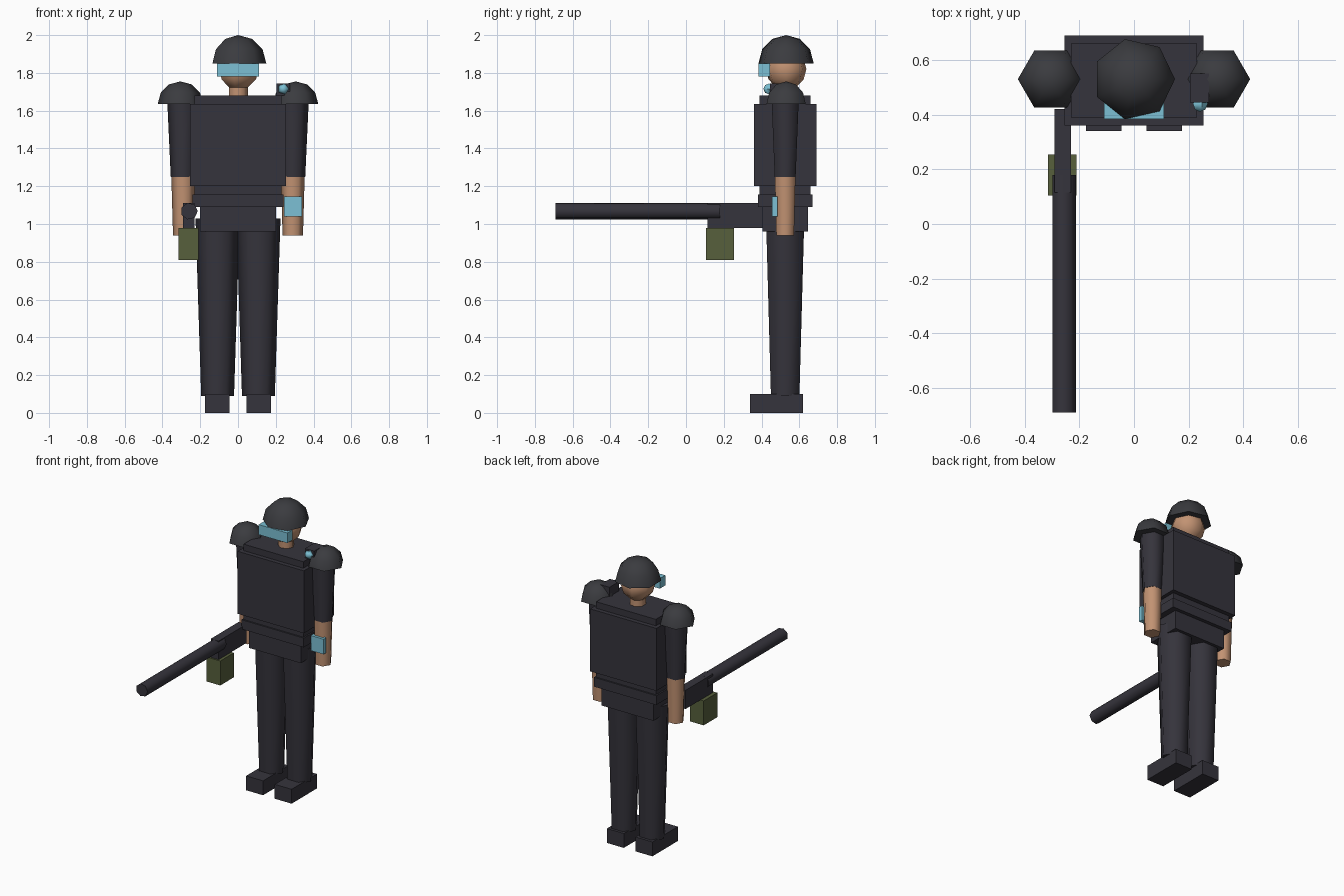
import bpy
import bmesh
from math import cos, sin, pi, radians
from mathutils import Matrix, Vector

cube = bpy.data.objects.get("Cube")
if cube:
    bpy.data.objects.remove(cube, do_unlink=True)

BODY_Y = 0.525


def material(name, rgb):
    mat = bpy.data.materials.new(name)
    mat.use_nodes = True
    colour = (*rgb, 1.0)
    mat.diffuse_color = colour
    mat.node_tree.nodes["Principled BSDF"].inputs["Base Color"].default_value = colour
    return mat


suit = material("charcoal suit", (0.036, 0.034, 0.045))
armour = material("dark grey armour", (0.043, 0.044, 0.050))
skin = material("tan skin", (0.54, 0.29, 0.17))
glass = material("light blue glass", (0.20, 0.53, 0.66))
olive = material("olive green", (0.095, 0.115, 0.045))


def finish(name, bm, mat, smooth=False):
    bmesh.ops.recalc_face_normals(bm, faces=bm.faces)
    mesh = bpy.data.meshes.new(name)
    bm.to_mesh(mesh)
    bm.free()
    mesh.materials.append(mat)
    obj = bpy.data.objects.new(name, mesh)
    bpy.context.collection.objects.link(obj)
    if smooth:
        bpy.ops.object.select_all(action="DESELECT")
        obj.select_set(True)
        bpy.context.view_layer.objects.active = obj
        bpy.ops.object.shade_smooth_by_angle(angle=radians(65))
    return obj


def box(name, mat, low, high):
    low, high = Vector(low), Vector(high)
    bm = bmesh.new()
    bmesh.ops.create_cube(bm, size=1)
    bmesh.ops.scale(bm, vec=high - low, verts=bm.verts)
    bmesh.ops.translate(bm, vec=(low + high) / 2, verts=bm.verts)
    return finish(name, bm, mat)


def lathe(name, mat, profile, sides, centre, turn=None):
    """Spin (radius, height) pairs round z, first corner on +x, then turn and place."""
    bm = bmesh.new()
    rings = []
    for r, h in profile:
        count = sides if r > 1e-5 else 1
        rings.append([bm.verts.new((r * cos(2 * pi * i / sides), r * sin(2 * pi * i / sides), h))
                      for i in range(count)])
    for a, b in zip(rings, rings[1:]):
        for i in range(sides):
            j = (i + 1) % sides
            corners = [a[i % len(a)], a[j % len(a)], b[j % len(b)], b[i % len(b)]]
            bm.faces.new(list(dict.fromkeys(corners)))
    for ring in (rings[0], rings[-1]):
        if len(ring) > 1:
            bm.faces.new(ring)
    if turn:
        bmesh.ops.transform(bm, matrix=turn, verts=bm.verts)
    bmesh.ops.translate(bm, vec=centre, verts=bm.verts)
    return finish(name, bm, mat, smooth=True)


def arc(radius, start, steps):
    """Round profile from a start angle up to the pole."""
    angles = [radians(start + (90 - start) * i / steps) for i in range(steps + 1)]
    return [(radius * cos(a), radius * sin(a)) for a in angles]


# Torso, vest, belt and hips
box("torso", suit, (-0.23, 0.39, 1.09), (0.23, 0.66, 1.68))
box("armour_vest", suit, (-0.255, 0.36, 1.20), (0.255, 0.69, 1.635))
box("belt", suit, (-0.24, 0.38, 1.09), (0.24, 0.67, 1.155))
box("hips", suit, (-0.20, 0.405, 0.96), (0.20, 0.645, 1.10))

# Limbs and shoulder pads on both sides
for side, s in (("right", -1), ("left", 1)):
    lathe(side + "_leg", suit, [(0.087, 0.09), (0.117, 1.03)], 6, (s * 0.108, BODY_Y, 0))
    box(side + "_boot", suit, (s * 0.11 - 0.065, 0.34, 0), (s * 0.11 + 0.065, 0.62, 0.10))
    lathe(side + "_upper_arm", suit, [(0.064, 1.25), (0.082, 1.64)], 6, (s * 0.292, BODY_Y, 0))
    lathe(side + "_forearm", skin, [(0.054, 0.94), (0.063, 1.252)], 6, (s * 0.29, BODY_Y, 0))
    lathe(side + "_shoulder_pad", armour, arc(0.12, 0, 3), 6, (s * 0.305, 0.53, 1.635))

# Head, helmet and visor
lathe("neck", skin, [(0.052, 1.64), (0.052, 1.78)], 7, (0, 0.53, 0))
lathe("head", skin, arc(0.11, -90, 6), 7, (0, 0.53, 1.82))
lathe("helmet", armour, arc(0.15, 0, 3), 7, (0, 0.53, 1.85))
box("visor", glass, (-0.11, 0.385, 1.78), (0.11, 0.445, 1.85))

# Shoulder camera and wrist screen on the left
box("shoulder_camera", suit, (0.205, 0.445, 1.68), (0.275, 0.55, 1.745))
lathe("camera_lens", glass, arc(0.03, -90, 4), 5, (0.24, 0.44, 1.715),
      Matrix.Rotation(pi / 2, 4, "X"))
box("wrist_screen", glass, (0.243, 0.455, 1.04), (0.34, 0.485, 1.145))

# Gun on the right
box("gun_body", suit, (-0.29, 0.115, 0.98), (-0.23, 0.42, 1.11))
lathe("gun_barrel", suit, [(0.045, -0.18), (0.045, 0.69)], 7, (-0.258, 0, 1.068),
      Matrix.Rotation(pi / 2, 4, "X"))
box("gun_magazine", olive, (-0.315, 0.105, 0.81), (-0.21, 0.255, 0.98))
